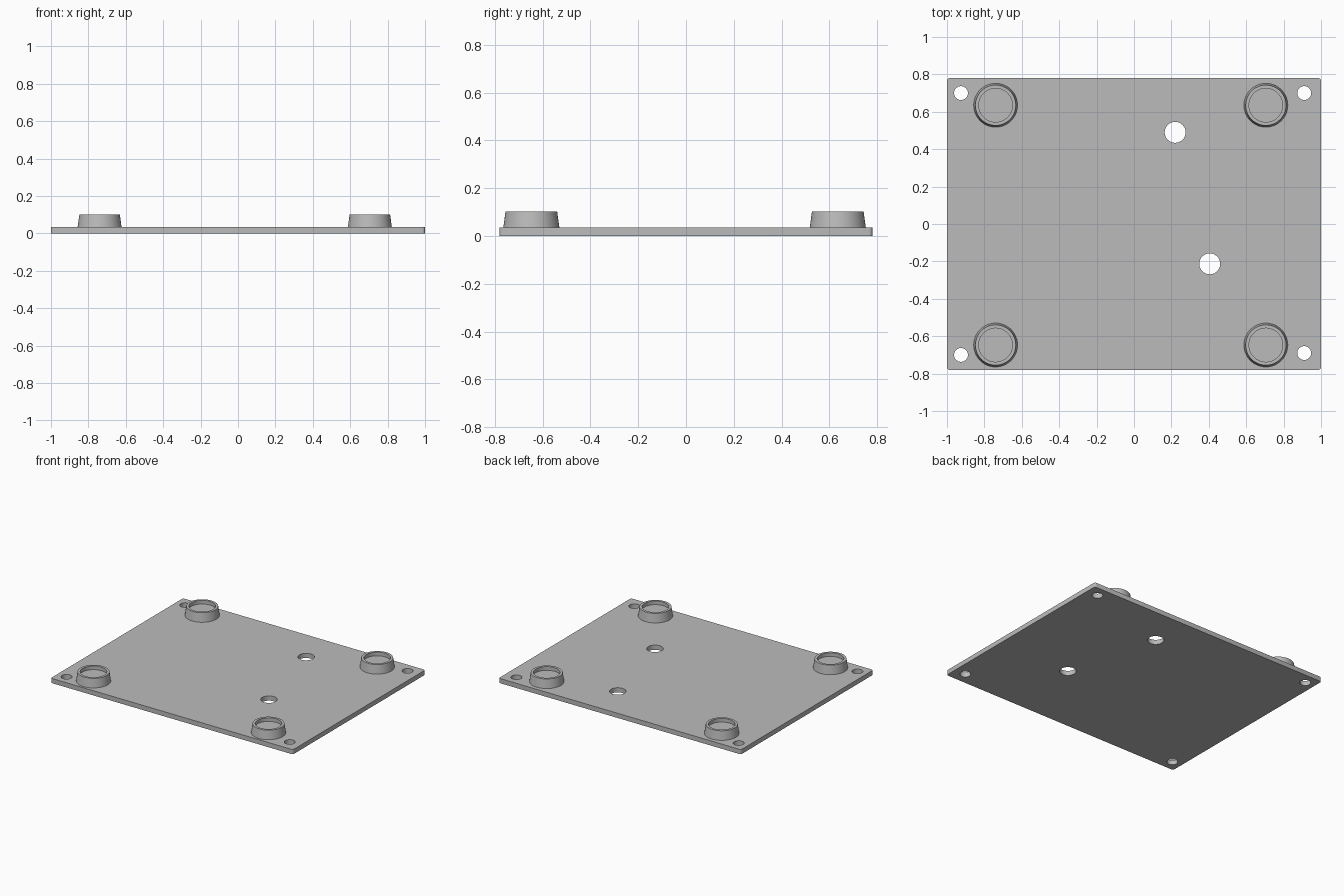
import bpy
import bmesh
import math
from mathutils import Matrix

THICK = 0.035     # plate thickness
TOP = 0.102       # rim height of the feet
FLOOR = 0.075     # recess floor inside the feet

cube = bpy.data.objects.get("Cube")
if cube:
    bpy.data.objects.remove(cube, do_unlink=True)

grey = bpy.data.materials.new("plain grey")
grey.use_nodes = True
colour = (0.5, 0.5, 0.5, 1)
grey.diffuse_color = colour
grey.node_tree.nodes["Principled BSDF"].inputs["Base Color"].default_value = colour


def make_object(name, bm):
    bmesh.ops.recalc_face_normals(bm, faces=bm.faces)
    mesh = bpy.data.meshes.new(name)
    bm.to_mesh(mesh)
    bm.free()
    mesh.materials.append(grey)
    obj = bpy.data.objects.new(name, mesh)
    bpy.context.collection.objects.link(obj)
    return obj


def activate(obj):
    bpy.ops.object.select_all(action='DESELECT')
    obj.select_set(True)
    bpy.context.view_layer.objects.active = obj


def smooth(obj):
    activate(obj)
    bpy.ops.object.shade_smooth_by_angle(angle=math.radians(30))


# Base plate with slightly rounded vertical corners
bm = bmesh.new()
bmesh.ops.create_cube(bm, size=1, matrix=Matrix.Translation((0, 0, THICK / 2))
                      @ Matrix.Diagonal((2, 1.56, THICK, 1)))
uprights = [e for e in bm.edges
            if abs(e.verts[0].co.z - e.verts[1].co.z) > THICK / 2]
bmesh.ops.bevel(bm, geom=uprights, offset=0.015, segments=4,
                profile=0.5, affect='EDGES')
plate = make_object("base_plate", bm)

# Through holes: four screw holes and two larger ones
holes = [(-0.925, 0.70, 0.037), (-0.925, -0.70, 0.037),
         (0.91, 0.70, 0.037), (0.91, -0.69, 0.037),
         (0.22, 0.49, 0.056), (0.405, -0.213, 0.056)]
bm = bmesh.new()
for x, y, r in holes:
    bmesh.ops.create_cone(bm, cap_ends=True, segments=40, radius1=r, radius2=r,
                          depth=0.2, matrix=Matrix.Translation((x, y, 0)))
cutter = make_object("hole_cutter", bm)
cutter.hide_render = True

activate(plate)
cut = plate.modifiers.new("holes", 'BOOLEAN')
cut.operation = 'DIFFERENCE'
cut.solver = 'EXACT'
cut.object = cutter
bpy.ops.object.modifier_apply(modifier=cut.name)
bpy.data.objects.remove(cutter, do_unlink=True)
smooth(plate)


# Tapered round foot with a recessed top, turned from a profile
def make_foot(name, x, y):
    profile = [(0.118, THICK - 0.005), (0.108, TOP), (0.09, TOP),
               (0.09, FLOOR), (0, FLOOR)]
    bm = bmesh.new()
    verts = [bm.verts.new((r, 0, z)) for r, z in profile]
    edges = [bm.edges.new(pair) for pair in zip(verts, verts[1:])]
    bmesh.ops.spin(bm, geom=verts + edges, cent=(0, 0, 0), axis=(0, 0, 1),
                   angle=math.tau, steps=48)
    bmesh.ops.remove_doubles(bm, verts=bm.verts, dist=0.0001)
    foot = make_object(name, bm)
    foot.location = (x, y, 0)
    smooth(foot)


for side, x in (("right", -0.74), ("left", 0.705)):
    for end, y in (("front", -0.647), ("back", 0.635)):
        make_foot(f"{end}_{side}_foot", x, y)
